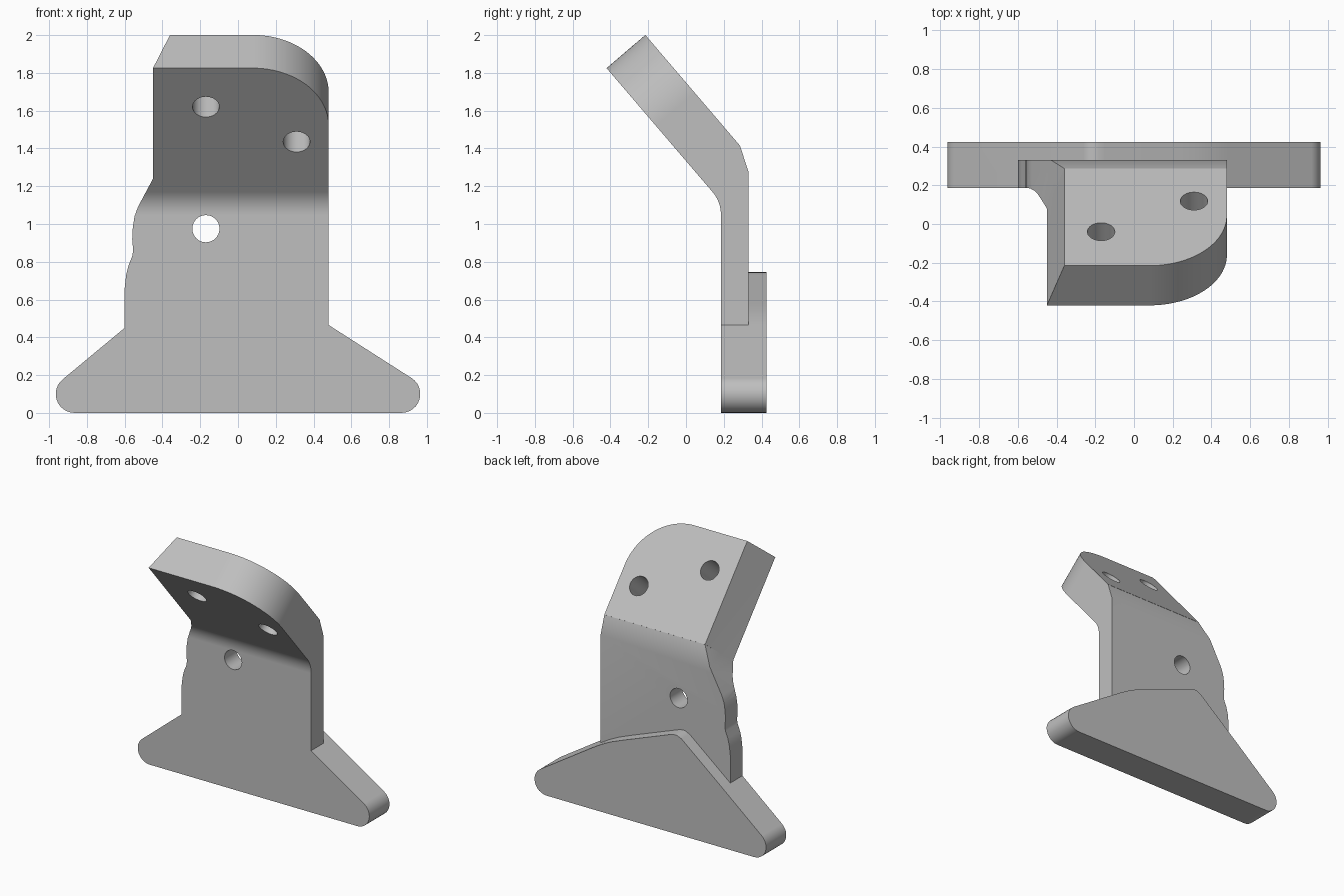
import bpy, bmesh
from math import sin, cos, radians, pi
from mathutils import Vector

old = bpy.data.objects.get("Cube")
if old:
    bpy.data.objects.remove(old, do_unlink=True)

grey = bpy.data.materials.new("plain_grey")
grey.use_nodes = True
colour = (0.52, 0.52, 0.52, 1)
grey.diffuse_color = colour
grey.node_tree.nodes["Principled BSDF"].inputs["Base Color"].default_value = colour


def solid(name, ring_a, ring_b):
    """Closed solid between two matching rings of points."""
    bm = bmesh.new()
    a = [bm.verts.new(p) for p in ring_a]
    b = [bm.verts.new(p) for p in ring_b]
    bm.faces.new(a)
    bm.faces.new(b[::-1])
    for i in range(len(a)):
        j = (i + 1) % len(a)
        bm.faces.new((a[j], a[i], b[i], b[j]))
    bmesh.ops.recalc_face_normals(bm, faces=bm.faces)
    mesh = bpy.data.meshes.new(name)
    bm.to_mesh(mesh)
    bm.free()
    mesh.materials.append(grey)
    ob = bpy.data.objects.new(name, mesh)
    bpy.context.collection.objects.link(ob)
    return ob


def front_prism(name, pts, y0, y1):
    return solid(name, [(x, y0, z) for x, z in pts], [(x, y1, z) for x, z in pts])


def arc(cx, cz, r, start, end, n=12):
    angles = [radians(start + (end - start) * i / n) for i in range(n + 1)]
    return [(cx + r * cos(t), cz + r * sin(t)) for t in angles]


def boolean(target, other, operation):
    mod = target.modifiers.new(operation, "BOOLEAN")
    mod.operation, mod.solver, mod.object = operation, "EXACT", other
    bpy.context.view_layer.objects.active = target
    bpy.ops.object.modifier_apply(modifier=mod.name)
    bpy.data.objects.remove(other, do_unlink=True)


def drill(target, centre, axis, r, n=32):
    """Round hole through the target along an axis in the side plane."""
    side, up = Vector((1, 0, 0)), Vector((1, 0, 0)).cross(axis)
    ring = [centre + side * r * cos(2 * pi * i / n) + up * r * sin(2 * pi * i / n)
            for i in range(n)]
    cutter = solid("hole_cutter", [p - axis * 0.4 for p in ring], [p + axis * 0.4 for p in ring])
    cutter.hide_render = True
    boolean(target, cutter, "DIFFERENCE")


# Tilted frame of the upper plate
along = Vector((0, -0.65, 0.76)).normalized()
normal = Vector((0, 0.76, 0.65)).normalized()
start = Vector((0, 0.08, 1.24))
thick, length = 0.27, 0.77
front, wall_back, base_back = 0.185, 0.33, 0.425

# Upright wall with the bend: side profile cut by the front outline
p0, p1, p2 = Vector((front, 1.047)), Vector((front, 1.117)), Vector((0.14, 1.17))
bend = [p0 * (1 - t) ** 2 + p1 * 2 * t * (1 - t) + p2 * t * t for t in [i / 8 for i in range(9)]]
outer = start + normal * thick
profile = [(front, 0.2)] + [tuple(p) for p in bend]
profile += [(start.y, start.z), (outer.y, outer.z), (wall_back, 1.28), (wall_back, 0.2)]
bracket = solid("bent_bracket", [(-0.8, y, z) for y, z in profile], [(0.48, y, z) for y, z in profile])
outline = [(0.7, 0), (0.7, 1.6), (-0.26, 1.6), (-0.45, 1.24), (-0.53, 1.09), (-0.548, 1.04),
           (-0.557, 0.98), (-0.56, 0.92), (-0.555, 0.86), (-0.56, 0.83), (-0.58, 0.78),
           (-0.592, 0.73), (-0.6, 0.66), (-0.6, 0)]
boolean(bracket, front_prism("outline_cutter", outline, -1, 1), "INTERSECT")

# Tilted upper plate with one rounded corner and a slanted edge
radius = 0.4
corner = arc(0.48 - radius, length - radius, radius, 0, 90, 24)


def plate_ring(left, height):
    pts = [(left, -0.003), (0.48, -0.003)] + corner + [(left, length)]
    return [start + Vector((x, 0, 0)) + along * s + normal * height for x, s in pts]


boolean(bracket, solid("upper_plate", plate_ring(-0.45, 0), plate_ring(-0.36, thick)), "UNION")

# Thick base with rounded feet and a sloping top
base = arc(0.865, 0.1, 0.1, -90, 57.5)
base += [(0.48, 0.465), (0.41, 0.507), (0.33, 0.547), (0.23, 0.587), (-0.15, 0.73),
         (-0.185, 0.742), (-0.22, 0.745), (-0.26, 0.728), (-0.6, 0.45)]
base += arc(-0.865, 0.1, 0.1, 129, 270)
boolean(bracket, front_prism("base", base, front, base_back), "UNION")

# Screw holes
drill(bracket, Vector((-0.17, 0.26, 0.975)), Vector((0, 1, 0)), 0.072)
for x, z in ((-0.17, 1.62), (0.31, 1.435)):
    s = (z - start.z) / along.z
    drill(bracket, start + Vector((x, 0, 0)) + along * s + normal * thick / 2, normal, 0.071)

# Smooth the rounded edges, keep the flats flat
bpy.ops.object.select_all(action="DESELECT")
bracket.select_set(True)
bpy.context.view_layer.objects.active = bracket
bpy.ops.object.shade_smooth_by_angle(angle=radians(30))
weighted = bracket.modifiers.new("flat_faces", "WEIGHTED_NORMAL")
weighted.keep_sharp = True
